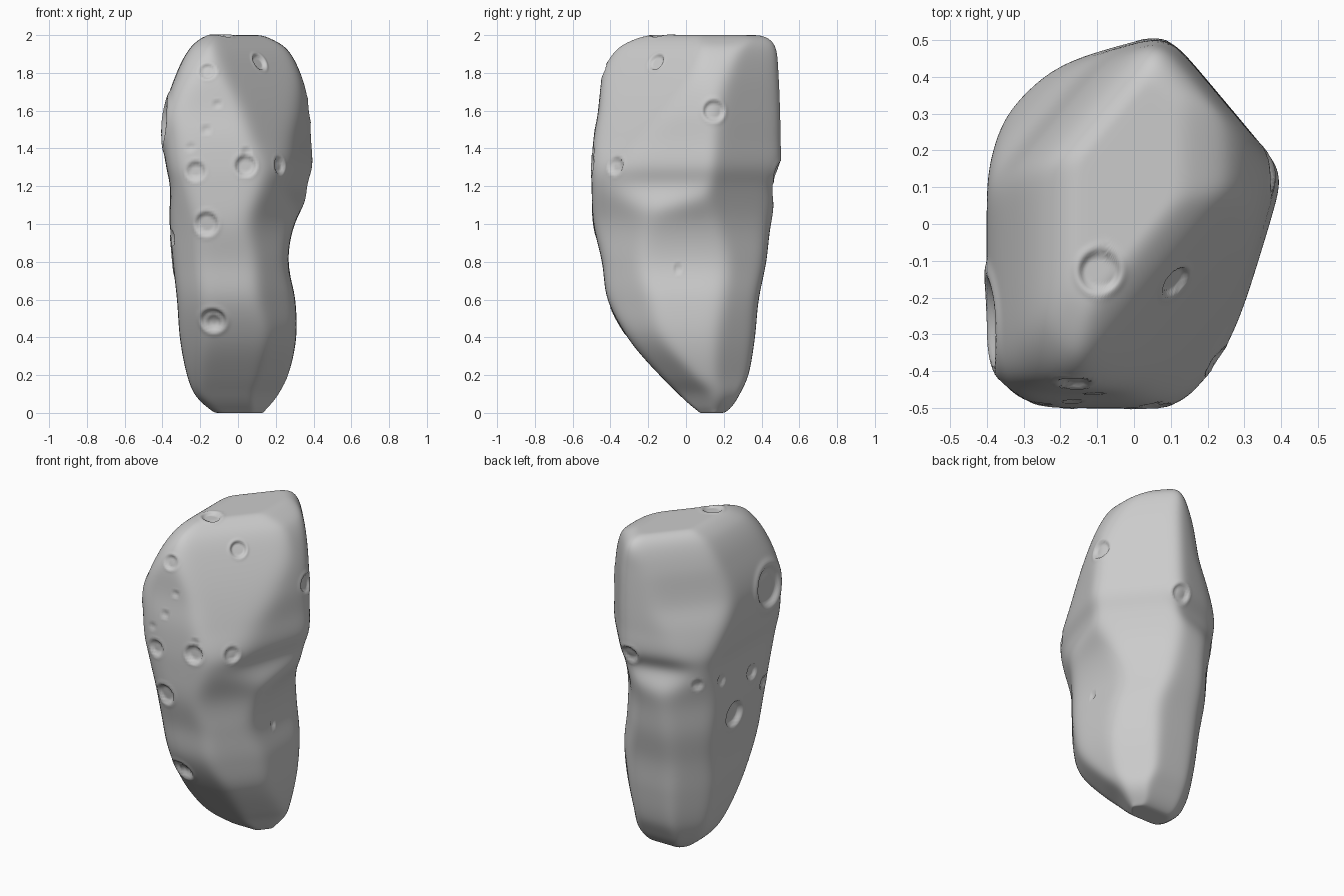
import bpy, bmesh, math
from mathutils import Vector, kdtree

if "Cube" in bpy.data.objects:
    bpy.data.objects.remove(bpy.data.objects["Cube"])

# Body sections: z, then min/max of x, y and of the two diagonals at that height
ROWS = [
    (0.00, -.11, .13, .08, .19, -.01, .28, -.01, .26),
    (0.02, -.15, .15, .05, .23, -.08, .32, -.04, .32),
    (0.10, -.23, .215, -.04, .285, -.24, .40, -.12, .39),
    (0.20, -.27, .265, -.14, .33, -.34, .43, -.25, .44),
    (0.40, -.308, .308, -.31, .365, -.48, .48, -.44, .49),
    (0.60, -.323, .303, -.415, .385, -.58, .50, -.49, .525),
    (0.80, -.345, .267, -.445, .425, -.63, .48, -.50, .57),
    (1.00, -.36, .30, -.49, .45, -.68, .47, -.51, .59),
    (1.20, -.36, .375, -.50, .465, -.74, .52, -.58, .63),
    (1.30, -.38, .40, -.50, .51, -.77, .565, -.59, .645),
    (1.45, -.40, .39, -.49, .51, -.78, .57, -.52, .60),
    (1.60, -.39, .38, -.465, .505, -.77, .57, -.44, .53),
    (1.80, -.325, .33, -.44, .495, -.66, .56, -.31, .48),
    (1.93, -.255, .255, -.365, .48, -.52, .53, -.20, .42),
    (1.98, -.20, .175, -.28, .445, -.40, .48, -.12, .37),
    (2.00, -.14, .10, -.20, .39, -.28, .39, -.04, .30),
]
# Craters: x, y, z, radius, depth relative to radius
CRATERS = [
    (-.09, -.13, 2.0, .06, .25), (.15, -.19, 1.88, .05, .3), (-.16, -.43, 1.81, .045, .3),
    (-.11, -.46, 1.64, .022, .3), (-.17, -.47, 1.50, .025, .3), (-.25, -.49, 1.40, .022, .3),
    (-.22, -.50, 1.28, .052, .35), (.04, -.47, 1.31, .058, .4), (.04, -.47, 1.38, .028, .3),
    (.24, -.39, 1.31, .048, .35), (-.17, -.49, 1.00, .065, .3), (-.13, -.36, .48, .072, .3),
    (-.13, -.35, .48, .035, .3), (-.39, -.27, 1.54, .13, .2), (-.36, .02, .83, .085, .3),
    (-.36, -.14, 1.04, .05, .3), (-.34, .16, 1.10, .038, .25), (-.28, .30, 1.13, .035, .3),
    (-.35, -.27, .92, .045, .3), (.05, .48, 1.29, .058, .3), (.36, .15, 1.60, .06, .3),
    (.27, -.04, .76, .025, .25),
]
P, SEG, RINGS, CAP = 20, 250, 210, 18
A, B, R2 = .766, .643, .7071
DIRS = [(-1, 0), (1, 0), (0, -1), (0, 1), (-A, -B), (A, B), (A, -B), (-A, B),
        (.956, -.295), (-.28, .96)]


def outline(h, n):
    """Rounded many-sided outline from its face distances."""
    pts = []
    for i in range(n):
        a = 2 * math.pi * i / n
        c, s = math.cos(a), math.sin(a)
        t = sum(max(0, c * d[0] + s * d[1]) ** P / k ** P for d, k in zip(DIRS, h))
        r = t ** (-1 / P)
        pts.append((r * c, r * s))
    return pts


def reach(pts, d):
    return max(p[0] * d[0] + p[1] * d[1] for p in pts)


def fit(row):
    """Turn a row into centre plus face distances that reach the listed extents."""
    z, x0, x1, y0, y1, s0, s1, d0, d1 = row
    cx, cy = (x0 + x1) / 2, (y0 + y1) / 2
    cs, cd = A * cx + B * cy, B * cy - A * cx
    want = [cx - x0, x1 - cx, cy - y0, y1 - cy,
            cs - s0 * R2, s1 * R2 - cs, cd - d0 * R2, d1 * R2 - cd]
    want = [max(w, .02) for w in want]
    # Two extra facets that cut the upper half: front right and back left
    plain = outline(want, 96)
    e = [reach(plain, d) * 1.03 for d in DIRS[8:]]
    if z >= 1.2:
        e = [min(e[0], .956 * (x1 - cx) - .295 * (.10 - cy)),
             min(e[1], .96 * (y1 - cy) - .28 * (.06 - cx))]
    want += e
    h = want[:]
    for _ in range(5):
        pts = outline(h, 96)
        for i, d in enumerate(DIRS):
            h[i] = min(want[i] * 1.09, h[i] * max(.95, want[i] / reach(pts, d)))
    return [cx, cy] + h


keys = [math.acos(1 - r[0]) for r in ROWS]
vals = [fit(r) for r in ROWS]


def sample(u):
    """Smooth interpolation of the sections."""
    n = len(keys)
    i = max(0, min(n - 2, sum(k <= u for k in keys) - 1))
    w = keys[i + 1] - keys[i]
    t = (u - keys[i]) / w

    def slope(j, c):
        a, b = max(0, j - 1), min(n - 1, j + 1)
        return (vals[b][c] - vals[a][c]) / (keys[b] - keys[a])
    out = []
    for c in range(len(vals[0])):
        p, q, m, k = vals[i][c], vals[i + 1][c], slope(i, c) * w, slope(i + 1, c) * w
        out.append((2*t**3 - 3*t*t + 1)*p + (t**3 - 2*t*t + t)*m + (3*t*t - 2*t**3)*q + (t**3 - t*t)*k)
    return out


# Body: stacked rings, closed by shrinking rings at both ends
bm = bmesh.new()
rings = []


def add_ring(v, z, scale):
    rings.append([bm.verts.new((v[0] + x * scale, v[1] + y * scale, z))
                  for x, y in outline(v[2:], SEG)])


for i in range(1, CAP):
    add_ring(vals[0], 0, i / CAP)
for i in range(RINGS + 1):
    u = math.pi * i / RINGS
    add_ring(sample(u), 1 - math.cos(u), 1)
for i in range(CAP - 1, 0, -1):
    add_ring(vals[-1], 2, i / CAP)
for a, b in zip(rings, rings[1:]):
    for i in range(SEG):
        j = (i + 1) % SEG
        bm.faces.new((a[i], a[j], b[j], b[i]))
bm.faces.new(rings[0][::-1])
bm.faces.new(rings[-1])
for _ in range(14):
    bmesh.ops.smooth_vert(bm, verts=bm.verts, factor=.5, use_axis_x=True, use_axis_y=True, use_axis_z=True)
bm.normal_update()

# Craters: sunken floor with a steep wall and a low raised rim
bm.verts.ensure_lookup_table()
tree = kdtree.KDTree(len(bm.verts))
for v in bm.verts:
    tree.insert(v.co, v.index)
tree.balance()
shift = {}
for x, y, z, r, depth in CRATERS:
    c, idx, _ = tree.find((x, y, z))
    n = bm.verts[idx].normal.copy()
    for co, k, dist in tree.find_range(c, r * 1.6):
        d = co - c
        q = (d - n * d.dot(n) * .6).length / r
        t = max(0, min(1, (1 - q) / .33))
        f = -depth * r * t * t * (3 - 2 * t) + .05 * r * math.exp(-((q - 1.1) / .16) ** 2)
        shift[k] = shift.get(k, Vector()) + n * f
for k, s in shift.items():
    bm.verts[k].co += s

mesh = bpy.data.meshes.new("asteroid")
bm.to_mesh(mesh)
bm.free()
mesh.shade_smooth()
rock = bpy.data.objects.new("asteroid", mesh)
bpy.context.collection.objects.link(rock)
